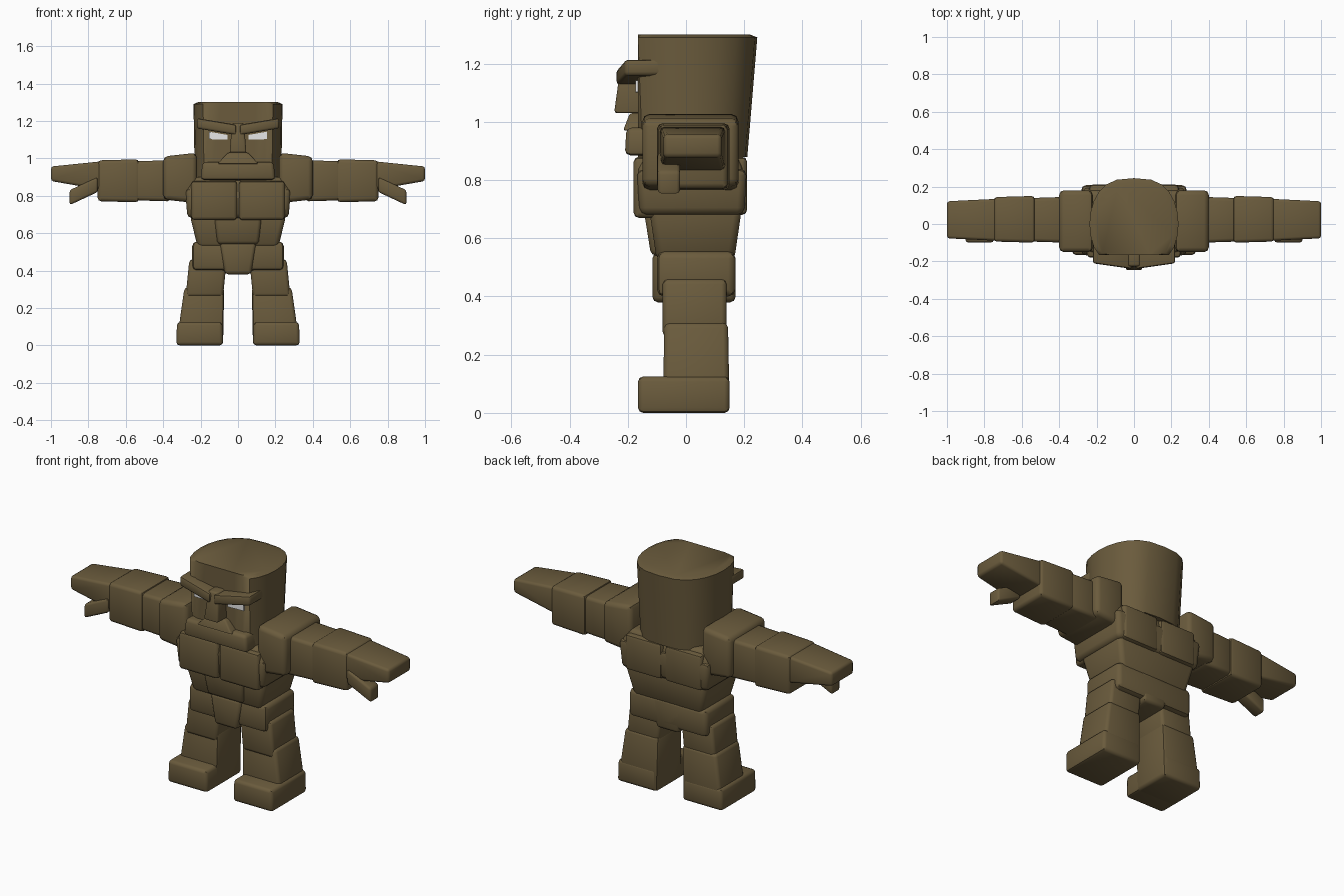
import bpy, bmesh, math
from mathutils import Vector

cube = bpy.data.objects.get("Cube")
if cube:
    bpy.data.objects.remove(cube, do_unlink=True)


def material(name, rgb):
    mat = bpy.data.materials.new(name)
    mat.use_nodes = True
    mat.diffuse_color = (*rgb, 1)
    mat.node_tree.nodes["Principled BSDF"].inputs["Base Color"].default_value = mat.diffuse_color
    return mat


STONE = material("brown stone", (0.145, 0.105, 0.046))
WHITE = material("eye white", (0.8, 0.8, 0.8))


def finish(name, bm, mat, bevel, mirror):
    """Soften the sharp edges, add the opposite twin and make the object."""
    bmesh.ops.recalc_face_normals(bm, faces=bm.faces)
    if bevel:
        sharp = [edge for edge in bm.edges if edge.calc_face_angle(0) > math.radians(30)]
        bmesh.ops.bevel(bm, geom=sharp, offset=bevel, segments=2, profile=0.5,
                        affect='EDGES', clamp_overlap=True)
    if mirror:
        source = bm.verts[:] + bm.edges[:] + bm.faces[:]
        twin = bmesh.ops.duplicate(bm, geom=source)["geom"]
        for vert in [item for item in twin if isinstance(item, bmesh.types.BMVert)]:
            vert.co.x = -vert.co.x
        flipped = [item for item in twin if isinstance(item, bmesh.types.BMFace)]
        bmesh.ops.reverse_faces(bm, faces=flipped)
    mesh = bpy.data.meshes.new(name)
    bm.to_mesh(mesh)
    bm.free()
    mesh.materials.append(mat)
    part = bpy.data.objects.new(name, mesh)
    bpy.context.collection.objects.link(part)
    bpy.ops.object.select_all(action='DESELECT')
    part.select_set(True)
    bpy.context.view_layer.objects.active = part
    bpy.ops.object.shade_smooth_by_angle(angle=math.radians(45))


def block(name, x, y, z, along="z", grow=1, shift=(0, 0, 0),
          mat=STONE, bevel=0.018, mirror=False):
    """Soft box between limits; its far end is scaled and shifted.
    A single number for a limit means symmetric about the centre."""
    limits = [span if isinstance(span, tuple) else (-span, span) for span in (x, y, z)]
    centre = Vector([(low + high) / 2 for low, high in limits])
    size = Vector([high - low for low, high in limits])
    axis = "xyz".index(along)
    scale = Vector(grow) if isinstance(grow, tuple) else Vector((grow, grow, grow))
    scale[axis] = 1
    bm = bmesh.new()
    bmesh.ops.create_cube(bm, size=1)
    for vert in bm.verts:
        far = vert.co[axis] > 0
        offset = vert.co * size
        vert.co = Vector([part * size[i] for i, part in enumerate(vert.co)])
        if far:
            vert.co = Vector([part * scale[i] for i, part in enumerate(vert.co)])
            vert.co += Vector(shift)
        vert.co += centre
    finish(name, bm, mat, bevel, mirror)


def pair(name, x, y, z, **options):
    block(name, x, y, z, mirror=True, **options)


def head(name, bottom, top, width, back, front, sides=24):
    """Upright drum with square sides, a flat face and a back that leans out."""
    bm = bmesh.new()
    rings = []
    for height, lean, inset in ((bottom, 0.86, 0.97), (top - 0.01, 1, 1), (top, 0.9, 0.9)):
        ring = []
        for step in range(sides):
            turn = math.tau * step / sides
            across = math.copysign(abs(math.cos(turn)) ** 0.7, math.cos(turn))
            depth = back * lean * math.sin(turn)
            ring.append(bm.verts.new((width * inset * across, max(depth, front), height)))
        rings.append(ring)
    for lower, upper in zip(rings, rings[1:]):
        for i in range(sides):
            j = (i + 1) % sides
            bm.faces.new((lower[i], lower[j], upper[j], upper[i]))
    bm.faces.new(rings[0])
    bm.faces.new(rings[-1])
    finish(name, bm, STONE, bevel=0, mirror=False)


# Head and face
head("head", bottom=0.88, top=1.3, width=0.238, back=0.245, front=-0.165)
block("jaw", 0.2, (-0.21, 0), (0.885, 0.98), grow=0.95)
block("upper_lip", 0.11, (-0.216, -0.1), (0.97, 1.03), grow=(0.5, 0.6, 1), bevel=0.008)
block("nose", 0.045, (-0.247, -0.1), (1.03, 1.19), grow=(0.7, 0.7, 1), bevel=0.01)
pair("brows", (0.01, 0.22), (-0.24, -0.08), (1.125, 1.18), along="x",
     shift=(0, 0.03, 0.035), bevel=0.012)
pair("eyes", (0.055, 0.155), (-0.173, -0.164), (1.1, 1.125), along="x",
     grow=(1, 1, 1.6), shift=(0, 0, 0.01), mat=WHITE, bevel=0)

# Torso
block("chest", 0.27, (-0.16, 0.2), (0.68, 0.84), grow=1.05, bevel=0.025)
block("collar", 0.28, (-0.17, 0.2), (0.82, 0.9), grow=0.85, bevel=0.02)
pair("pectorals", (0.005, 0.25), (-0.18, 0), (0.67, 0.88))
pair("shoulder_blades", (0.01, 0.24), (0, 0.21), (0.68, 0.88))
block("waist", 0.215, (-0.1, 0.165), (0.52, 0.7), grow=1.2, bevel=0.025)
block("belly_plate", 0.11, (-0.12, 0), (0.54, 0.69), grow=1.15, shift=(0, -0.015, 0))
block("hips", 0.245, (-0.1, 0.17), (0.4, 0.555), bevel=0.025)
block("loin_plates", 0.07, (-0.115, 0.17), (0.38, 0.55), grow=(1.4, 1, 1))

# Arms
pair("shoulders", (0.22, 0.4), (-0.15, 0.18), (0.76, 1.03), along="x",
     grow=(1, 1, 0.85), bevel=0.025)
pair("upper_arms", (0.36, 0.55), (-0.1, 0.145), (0.77, 0.99), along="x", grow=0.95)
pair("forearms", (0.53, 0.75), (-0.1, 0.15), (0.765, 0.995), along="x",
     grow=0.95)
pair("hands", (0.72, 1), (-0.09, 0.135), (0.83, 0.985), along="x",
     grow=(1, 0.88, 0.5), shift=(0, 0, 0.01), bevel=0.014)
pair("thumbs", (0.75, 0.9), (-0.098, -0.02), (0.82, 0.9), along="x",
     shift=(0, 0, -0.07), bevel=0.012)

# Legs
pair("thighs", (0.08, 0.28), (-0.08, 0.14), (0.26, 0.46), shift=(-0.02, 0, 0))
pair("shins", (0.08, 0.33), (-0.08, 0.15), (0, 0.31), grow=(0.85, 0.95, 1),
     shift=(-0.025, 0, 0))
pair("feet", (0.08, 0.33), (-0.165, 0.15), (0, 0.125), grow=(0.97, 1, 1))
